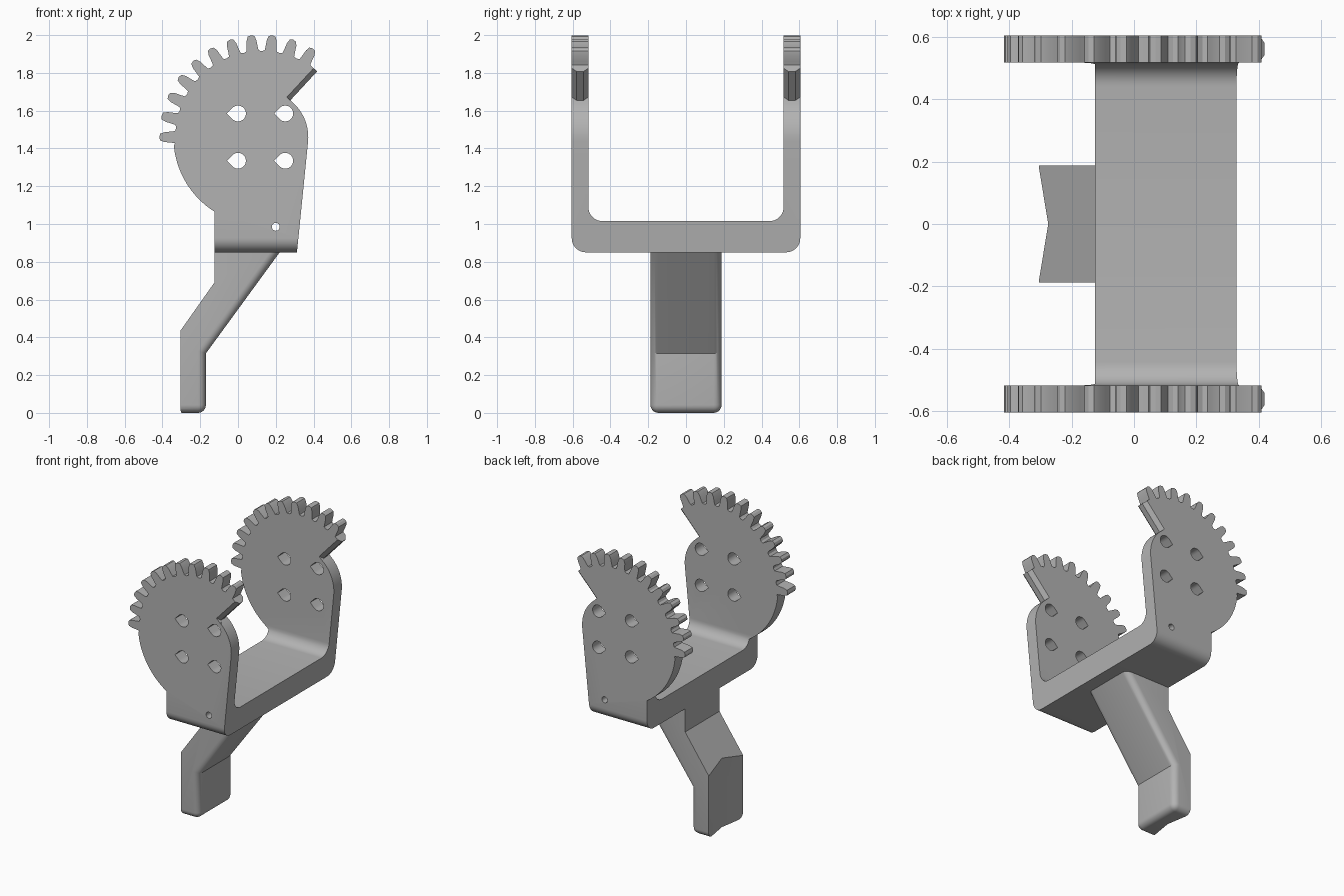
import bpy, bmesh
from math import radians, cos, sin, atan2, degrees, pi
from mathutils import Vector

if "Cube" in bpy.data.objects:
    bpy.data.objects.remove(bpy.data.objects["Cube"])

grey = bpy.data.materials.new("plain grey")
grey.use_nodes = True
grey.diffuse_color = (0.45, 0.45, 0.45, 1)
grey.node_tree.nodes["Principled BSDF"].inputs["Base Color"].default_value = grey.diffuse_color

GEAR = (0.125, 1.46)            # gear centre in x, z
ROOT, TIP, HUB = 0.465, 0.542, 0.247
PLACE = {"x": lambda a, b, t: (t, a, b),
         "y": lambda a, b, t: (a, t, b),
         "z": lambda a, b, t: (a, b, t)}


def polar(r, deg, centre=GEAR):
    return (centre[0] + r * cos(radians(deg)), centre[1] + r * sin(radians(deg)))


def arc(r, start, end, steps, centre=GEAR):
    return [polar(r, start + (end - start) * i / steps, centre) for i in range(steps + 1)]


def prism(name, points, axis, lo, hi):
    """Closed 2D outline extruded along an axis."""
    bm = bmesh.new()
    base = bm.faces.new([bm.verts.new(PLACE[axis](a, b, lo)) for a, b in points])
    top = bmesh.ops.extrude_face_region(bm, geom=[base])["geom"]
    shift = Vector(PLACE[axis](0, 0, hi - lo))
    bmesh.ops.translate(bm, vec=shift, verts=[v for v in top if isinstance(v, bmesh.types.BMVert)])
    bmesh.ops.recalc_face_normals(bm, faces=bm.faces)
    mesh = bpy.data.meshes.new(name)
    bm.to_mesh(mesh)
    bm.free()
    mesh.materials.append(grey)
    obj = bpy.data.objects.new(name, mesh)
    bpy.context.collection.objects.link(obj)
    return obj


def activate(obj):
    bpy.ops.object.select_all(action="DESELECT")
    obj.select_set(True)
    bpy.context.view_layer.objects.active = obj


def boolean(obj, cutter, operation="DIFFERENCE"):
    mod = obj.modifiers.new("cut", "BOOLEAN")
    mod.operation, mod.object, mod.solver = operation, cutter, "EXACT"
    activate(obj)
    bpy.ops.object.modifier_apply(modifier=mod.name)
    bpy.data.objects.remove(cutter)


def smooth(obj, angle=30):
    activate(obj)
    bpy.ops.object.shade_smooth_by_angle(angle=radians(angle))


# U-shaped yoke section with rounded inner and outer corners
OUT, INN, FLOOR, BASE, R = 0.605, 0.517, 1.015, 0.85, 0.075
half = arc(R, 270, 360, 8, (OUT - R, BASE + R)) + [(OUT, 2.1), (INN, 2.1)]
half += arc(R, 0, -90, 8, (INN - R, FLOOR + R))
section = half + [(-y, z) for y, z in reversed(half)]
yoke = prism("yoke", section, "x", -0.6, 0.6)

# Side outline: sloped front edge, hub arc, toothed sector, round back
CUT_IN, CUT_OUT = polar(HUB, 52), (0.419, 1.808)
outline = [(-0.125, 0.8), (0.307, 0.8)] + arc(HUB, -5, 52, 14) + [CUT_OUT]
for angle in range(60, 181, 12):
    flank = [(ROOT - 0.005, 4), (ROOT + 0.015, 3.5), (ROOT + 0.05, 2.9), (TIP - 0.005, 1.9)]
    outline += [polar(r, angle - d) for r, d in flank]
    outline.append(polar(TIP, angle))
    outline += [polar(r, angle + d) for r, d in reversed(flank)]
    if angle < 180:
        outline.append(polar(ROOT - 0.01, angle + 6))
outline += arc(ROOT + 0.002, 186, 237.6, 16)
boolean(yoke, prism("outline_cutter", outline, "y", -0.7, 0.7), "INTERSECT")

# Teardrop mounting holes and a small pin hole
for x in (0, 0.25):
    for z in (1.335, 1.585):
        drop = arc(0.042, -135, 135, 18, (x, z)) + [(x - 0.059, z)]
        boolean(yoke, prism("hole_cutter", drop, "y", -0.7, 0.7))
pin = arc(0.021, 0, 345, 23, (0.2, 0.985))
boolean(yoke, prism("pin_cutter", pin, "y", -0.7, 0.7))

# Chamfers along the stopped end of each toothed sector
length = Vector((CUT_OUT[0] - CUT_IN[0], CUT_OUT[1] - CUT_IN[1])).length
tilt = atan2(CUT_OUT[1] - CUT_IN[1], CUT_OUT[0] - CUT_IN[0])
for y in (-OUT, -INN, INN, OUT):
    diamond = arc(0.025, 0, 270, 3, (0, 0))
    bar = prism("chamfer_cutter", diamond, "x", 0, length + 0.05)
    bar.location = (CUT_IN[0], y, CUT_IN[1])
    bar.rotation_euler = (0, -tilt, 0)
    bpy.context.view_layer.update()
    boolean(yoke, bar)
smooth(yoke)

# Cranked handle below the yoke
crank = [(-0.305, 0), (-0.17, 0), (-0.17, 0.315), (0.257, 0.9),
         (-0.125, 0.9), (-0.125, 0.69), (-0.305, 0.435)]
handle = prism("handle", crank, "y", -0.188, 0.188)
bm = bmesh.new()
bm.from_mesh(handle.data)


def rounded(edge):
    a, b = (v.co for v in edge.verts)
    mid = (a + b) / 2
    on_side = abs(mid.y) > 0.1
    front = mid.x > -0.18 and mid.z < 0.7 and on_side and min(a.x, b.x) > -0.18
    bottom = max(a.z, b.z) < 0.01 and mid.x > -0.3
    return front or bottom


bmesh.ops.bevel(bm, geom=[e for e in bm.edges if rounded(e)], offset=0.042,
                segments=6, profile=0.5, affect="EDGES", clamp_overlap=True)
bm.to_mesh(handle.data)
bm.free()

# Shallow V groove down the back of the grip
groove = [(-0.275, 0), (-0.316, 0.25), (-0.4, 0.25), (-0.4, -0.25), (-0.316, -0.25)]
boolean(handle, prism("groove_cutter", groove, "z", -0.1, 0.6))
smooth(handle)
